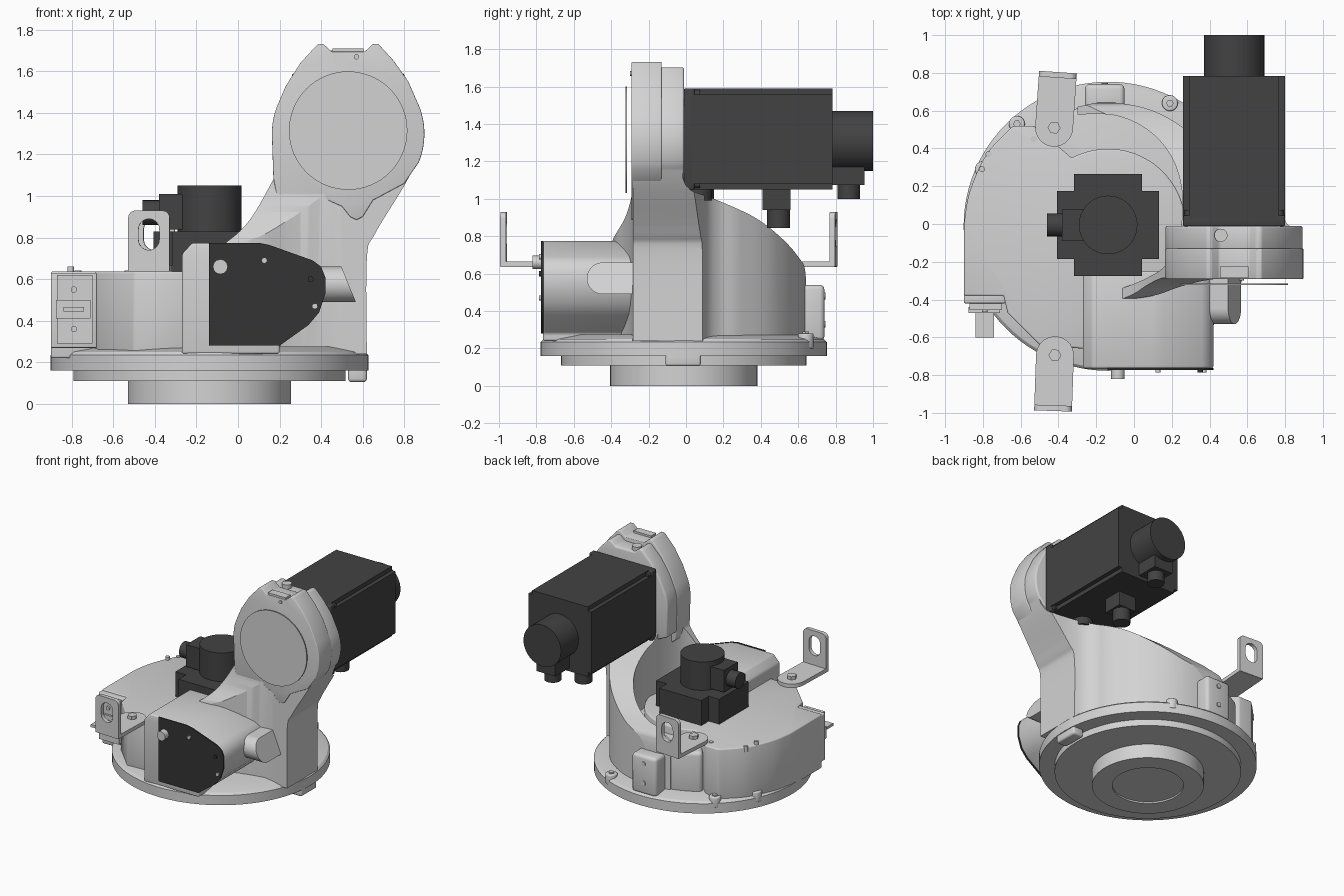
import bpy, bmesh
from math import sin, cos, radians, pi
from mathutils import Vector, Matrix

cube = bpy.data.objects.get("Cube")
if cube:
    bpy.data.objects.remove(cube, do_unlink=True)

def material(name, rgb):
    m = bpy.data.materials.new(name)
    m.use_nodes = True
    m.diffuse_color = (*rgb, 1)
    m.node_tree.nodes["Principled BSDF"].inputs["Base Color"].default_value = (*rgb, 1)
    return m

GREY = material("cast_grey", (0.65, 0.65, 0.65))
DARK = material("motor_charcoal", (0.055, 0.055, 0.055))
BLACK = material("cover_black", (0.034, 0.034, 0.034))
CX, CY = -0.137, -0.012        # turntable axis
HX, HZ = 0.53, 1.315           # shoulder axis

def activate(ob):
    bpy.ops.object.select_all(action="DESELECT")
    ob.select_set(True)
    bpy.context.view_layer.objects.active = ob

def finish(name, bm, mat, bevel=0):
    bmesh.ops.recalc_face_normals(bm, faces=bm.faces)
    me = bpy.data.meshes.new(name)
    bm.to_mesh(me)
    bm.free()
    me.materials.append(mat)
    ob = bpy.data.objects.new(name, me)
    bpy.context.collection.objects.link(ob)
    activate(ob)
    if bevel:
        b = ob.modifiers.new("Bevel", "BEVEL")
        b.width, b.segments, b.limit_method = bevel, 3, "ANGLE"
        b.angle_limit = radians(40)
        bpy.ops.object.modifier_apply(modifier="Bevel")
    bpy.ops.object.shade_smooth_by_angle(angle=radians(32))
    return ob

def prism(name, pts, axis, lo, hi, mat=GREY, bevel=0):
    """Extrude a 2D outline along an axis."""
    place = {"x": lambda u, v: (lo, u, v), "y": lambda u, v: (u, lo, v),
             "z": lambda u, v: (u, v, lo)}[axis]
    bm = bmesh.new()
    f = bm.faces.new([bm.verts.new(place(*p)) for p in pts])
    new = bmesh.ops.extrude_face_region(bm, geom=[f])["geom"]
    shift = Vector([(hi - lo) * (a == axis) for a in "xyz"])
    bmesh.ops.translate(bm, vec=shift, verts=[v for v in new if isinstance(v, bmesh.types.BMVert)])
    return finish(name, bm, mat, bevel)

def arc(cx, cy, r, a, b, n=24):
    return [(cx + r * cos(radians(a + (b - a) * i / n)),
             cy + r * sin(radians(a + (b - a) * i / n))) for i in range(n + 1)]

def rect(a, b, c, d):
    return [(a, c), (b, c), (b, d), (a, d)]

def cyl(name, u, v, r, axis, lo, hi, mat=GREY, n=40, bevel=0):
    return prism(name, arc(u, v, r, 0, 360, n)[:-1], axis, lo, hi, mat, bevel)

def box(name, x, y, z, mat=GREY, bevel=0):
    return prism(name, rect(*x, *y), "z", *z, mat, bevel)

def curve(pts, n=6):
    """Smooth open curve through the points."""
    p = [Vector(q) for q in [pts[0], *pts, pts[-1]]]
    out = []
    for a, b, c, d in zip(p, p[1:], p[2:], p[3:]):
        for i in range(n):
            t = i / n
            out.append(tuple(b + (c - a) * t / 2 + (a * 2 - b * 5 + c * 4 - d) * t * t / 2
                             + (b * 3 - a - c * 3 + d) * t ** 3 / 2))
    return out + [tuple(pts[-1])]

def boolean(ob, tool, op):
    activate(ob)
    m = ob.modifiers.new("Cut", "BOOLEAN")
    m.operation, m.object, m.solver = op, tool, "EXACT"
    bpy.ops.object.modifier_apply(modifier="Cut")
    bpy.data.objects.remove(tool, do_unlink=True)
    bpy.ops.object.shade_smooth_by_angle(angle=radians(32))

def notched(cx, cy, w, k):
    """Square outline with stepped corners."""
    pts = []
    for i in range(4):
        c, s = cos(i * pi / 2), sin(i * pi / 2)
        pts += [(cx + x * c - y * s, cy + x * s + y * c)
                for x, y in [(w, w - k), (w - k, w - k), (w - k, w)]]
    return pts

# Turntable flange, register ring and hollow boss, lathed round the axis
bm = bmesh.new()
profile = [(0, 0.012), (0.25, 0.012), (0.25, 0), (0.393, 0), (0.393, 0.11), (0.655, 0.11),
           (0.655, 0.16), (0.765, 0.16), (0.765, 0.235), (0.75, 0.25), (0.64, 0.275), (0, 0.275)]
ring = [bm.verts.new((CX + r, CY, z)) for r, z in profile]
edges = [bm.edges.new(e) for e in zip(ring, ring[1:])]
bmesh.ops.spin(bm, geom=ring + edges, cent=(CX, CY, 0), axis=(0, 0, 1), angle=2 * pi,
               steps=96, use_merge=True)
bmesh.ops.remove_doubles(bm, verts=bm.verts, dist=0.0005)
finish("base_flange", bm, GREY)
box("flange_stop", (0.53, 0.62), (-0.11, 0.08), (0.105, 0.2), bevel=0.015)
for i, (x, y) in enumerate([(-0.62, 0.53), (-0.8, 0.29), (0.19, 0.64)]):
    cyl(f"flange_lug_{i}", x, y, 0.042, "z", 0.2, 0.28, bevel=0.008)
    cyl(f"flange_lug_bolt_{i}", x, y, 0.02, "z", 0.28, 0.29, n=6)

# Drum with the squared right side, and the lower ledge behind it
front = [(-0.9, -0.38), (-0.69, -0.38), (-0.67, -0.47), (-0.54, -0.6), (-0.5, -0.64), (-0.27, -0.66)]
flank = curve([(-0.64, 0.52), (-0.78, 0.37), (-0.87, 0.17), (-0.9, 0)])
prism("drum_body", front + [(0.1, -0.5)] + arc(CX, CY, 0.41, -45, 118, 40)
      + [(-0.53, 0.52)] + flank, "z", 0.22, 0.637, bevel=0.01)
prism("drum_rear_ledge", [(CX, CY)] + arc(CX, CY, 0.645, -22, 125, 48), "z", 0.22, 0.575, bevel=0.03)
box("rear_pad", (-0.26, -0.05), (0.58, 0.74), (0.24, 0.54), bevel=0.025)
for z in (0.33, 0.48):
    cyl(f"rear_pad_screw_{z}", -0.155, z, 0.018, "y", 0.73, 0.747, n=16)

# Front housing with its dark cover
side = [(0.1, 0.775), (0.15, 0.765), (0.36, 0.69), (0.4, 0.66), (0.42, 0.61), (0.42, 0.53),
        (0.39, 0.44), (0.34, 0.38), (0.2, 0.28)]
prism("front_housing", [(-0.27, 0.24), (-0.27, 0.72), (-0.22, 0.775)] + side + [(0.2, 0.24)],
      "y", -0.765, -0.25, bevel=0.012)
prism("front_cover", [(-0.14, 0.28), (-0.14, 0.775)] + side, "y", -0.774, -0.762, BLACK)
cyl("cover_plug", -0.085, 0.66, 0.036, "y", -0.82, -0.77, n=12)
for i, (x, z) in enumerate([(0.127, 0.69), (0.37, 0.47), (0.35, 0.6)]):
    cyl(f"cover_screw_{i}", x, z, 0.014, "y", -0.785, -0.77, GREY if i < 2 else BLACK, n=16)
bump = prism("housing_bump", [(0.3, 0.47), (0.3, 0.68), (0.49, 0.68), (0.575, 0.47)], "y", -0.55, -0.24)
boolean(bump, prism("bump_cutter", arc(-0.445, 0.575, 0.085, 90, 270) + [(-0.26, 0.49), (-0.26, 0.66)],
                    "x", 0.2, 0.7), "INTERSECT")

# Sweeping arm: front outline, side sweep and plan intersected
right_edge = curve([(0.62, 0.24), (0.62, 0.7), (0.66, 0.82), (0.8, 1.05), (0.86, 1.17)])
arm = prism("arm_column", right_edge + [(0.17, 1.17)]
            + curve([(0.17, 1.08), (0.06, 0.89), (-0.06, 0.775), (-0.3, 0.62)]) + [(-0.3, 0.24)],
            "y", -0.5, 0.75)
sweep = curve([(0.64, 0.24), (0.64, 0.59), (0.6, 0.69), (0.5, 0.8), (0.36, 0.905), (0.15, 1.0),
               (0.02, 1.05), (-0.02, 1.12)])
nose = curve([(-0.285, 1.12), (-0.288, 1.03), (-0.325, 0.9), (-0.4, 0.76), (-0.42, 0.6)])
boolean(arm, prism("sweep_cutter", sweep + [(-0.02, 1.3), (-0.285, 1.3)] + nose + [(-0.42, 0.24)],
                   "x", -0.5, 1.2), "INTERSECT")
outer = curve([(0.95, -0.02), (0.8, 0.04), (0.66, 0.075), (0.56, 0.115), (0.5, 0.18), (0.45, 0.29),
               (0.31, 0.47), (0.1, 0.6), (-0.14, 0.645), (-0.3, 0.62)])
inner = curve([(-0.3, 0.58), (-0.1, 0.575), (0.07, 0.5), (0.19, 0.37), (0.25, 0.2), (0.25, 0),
               (0.18, -0.2), (0.06, -0.29), (-0.12, -0.36)])
brow = curve([(-0.12, -0.41), (0.1, -0.38), (0.25, -0.33), (0.4, -0.295), (0.55, -0.285), (0.95, -0.285)])
boolean(arm, prism("plan_cutter", brow + outer + inner, "z", 0.1, 1.5), "INTERSECT")

# Shoulder head: front plate with pointed lip, lower rear plate
crown = [(0.82, 1.55), (0.75, 1.65), (0.675, 1.732), (0.65, 1.732), (0.61, 1.695), (0.45, 1.695),
         (0.41, 1.732), (0.385, 1.732), (0.3, 1.64), (0.23, 1.53)]
rim = arc(HX, 1.3, 0.367, -22, 20, 10) + crown + arc(HX, 1.3, 0.367, 160, 184, 8)
lip = [(0.17, 1.09), (0.185, 1.01), (0.21, 0.99), (0.42, 0.985), (0.5, 0.95), (0.54, 0.9), (0.57, 0.885),
       (0.6, 0.9), (0.65, 0.98), (0.8, 1.06)]
prism("head_plate", rim + lip, "y", -0.292, -0.13, bevel=0.006)
rear = rim + [(0.17, 1.06), (0.3, 1.0), (0.75, 1.0)]
prism("head_rear_plate", [(HX + (x - HX) * 0.99, HZ + (z - HZ) * 0.93) for x, z in rear],
      "y", -0.14, -0.01, bevel=0.012)
cyl("head_cover_disc", HX, HZ, 0.285, "y", -0.324, -0.316, n=64)
box("crown_clip", (0.455, 0.605), (-0.285, -0.225), (1.68, 1.71))
cyl("crown_screw", 0.57, 1.67, 0.013, "y", -0.3, -0.28, n=12)
cyl("crown_boss", 0.46, -0.06, 0.035, "z", 1.6, 1.7, n=20)

# Shoulder motor with rear cap and plugs
prism("shoulder_motor", notched(HX, 1.32, 0.27, 0.032), "y", 0.03, 0.783, DARK)
prism("shoulder_motor_face", rect(0.26, 0.8, 1.05, 1.59), "y", -0.012, 0.045, DARK, 0.008)
cyl("shoulder_motor_cap", HX, 1.31, 0.16, "y", 0.77, 1.0, DARK, 48)
for x in (0.29, 0.77):
    for z in (1.08, 1.56):
        cyl(f"motor_bolt_{x}_{z}", x, z, 0.022, "y", 0.04, 0.075, DARK, 12)
box("power_plug_block", (0.455, 0.605), (0.41, 0.56), (0.94, 1.06), DARK)
cyl("power_plug", HX, 0.495, 0.062, "z", 0.845, 0.95, DARK, 28)
box("signal_plug_block", (0.45, 0.61), (0.78, 0.955), (1.075, 1.18), DARK)
cyl("signal_plug", HX, 0.87, 0.06, "z", 1.0, 1.08, DARK, 28)
cyl("motor_drain", HX, 0.07, 0.07, "z", 0.99, 1.06, DARK, 24)

# Turntable motor: stepped block, round cap and side plug
prism("base_motor", notched(-0.137, -0.005, 0.27, 0.09), "z", 0.63, 0.83, DARK)
cyl("base_motor_cap", -0.137, -0.005, 0.155, "z", 0.82, 1.05, DARK, 48)
box("base_plug_block", (-0.38, -0.2), (-0.09, 0.08), (0.84, 1.01), DARK)
cyl("base_plug", -0.005, 0.92, 0.06, "x", -0.46, -0.37, DARK, 28)

# Lifting brackets: slotted upright and round ended foot
def bracket(name, x, y, d, turn):
    foot = [(-0.1, 0.39), (0.1, 0.39)] + arc(0, 0.1, 0.1, 0, -180, 20)
    slab = prism(name + "_foot", foot, "z", 0.636, 0.665)
    plate = prism(name + "_upright", [(-0.1, 0.637), (0.1, 0.637)] + arc(0.065, 0.895, 0.035, 0, 90, 6)
                  + arc(-0.065, 0.895, 0.035, 90, 180, 6), "y", 0.365, 0.395)
    slot = arc(0, 0.84, 0.05, 0, 180, 12) + arc(0, 0.79, 0.05, 180, 360, 12)
    boolean(plate, prism("slot_cutter", slot, "y", 0.3, 0.5), "DIFFERENCE")
    bolt = cyl(name + "_bolt", 0, 0.1, 0.034, "z", 0.66, 0.69, n=6)
    for ob in (slab, plate, bolt):
        ob.matrix_world = Matrix.Translation((x, y, 0)) @ Matrix.Rotation(
            radians(turn + (0 if d > 0 else 180)), 4, "Z")

bracket("front_bracket", -0.415, -0.595, -1, -2)
bracket("rear_bracket", -0.43, 0.41, 1, -4)

# Connector panel on the right front corner
box("panel_back", (-0.9, -0.68), (-0.42, -0.36), (0.27, 0.63), bevel=0.006)
box("panel_face", (-0.87, -0.7), (-0.455, -0.41), (0.29, 0.62))
box("panel_socket", (-0.875, -0.71), (-0.47, -0.44), (0.41, 0.5))
box("panel_tongue", (-0.84, -0.74), (-0.6, -0.46), (0.445, 0.465))
for z in (0.36, 0.55):
    cyl(f"panel_screw_{z}", -0.79, z, 0.015, "y", -0.465, -0.45, n=12)
for i, (x, y) in enumerate([(-0.805, 0.29), (-0.53, 0.45), (-0.77, 0.37)]):
    cyl(f"top_screw_{i}", x, y, 0.016, "z", 0.6, 0.66 if i == 0 else 0.642, n=12)
